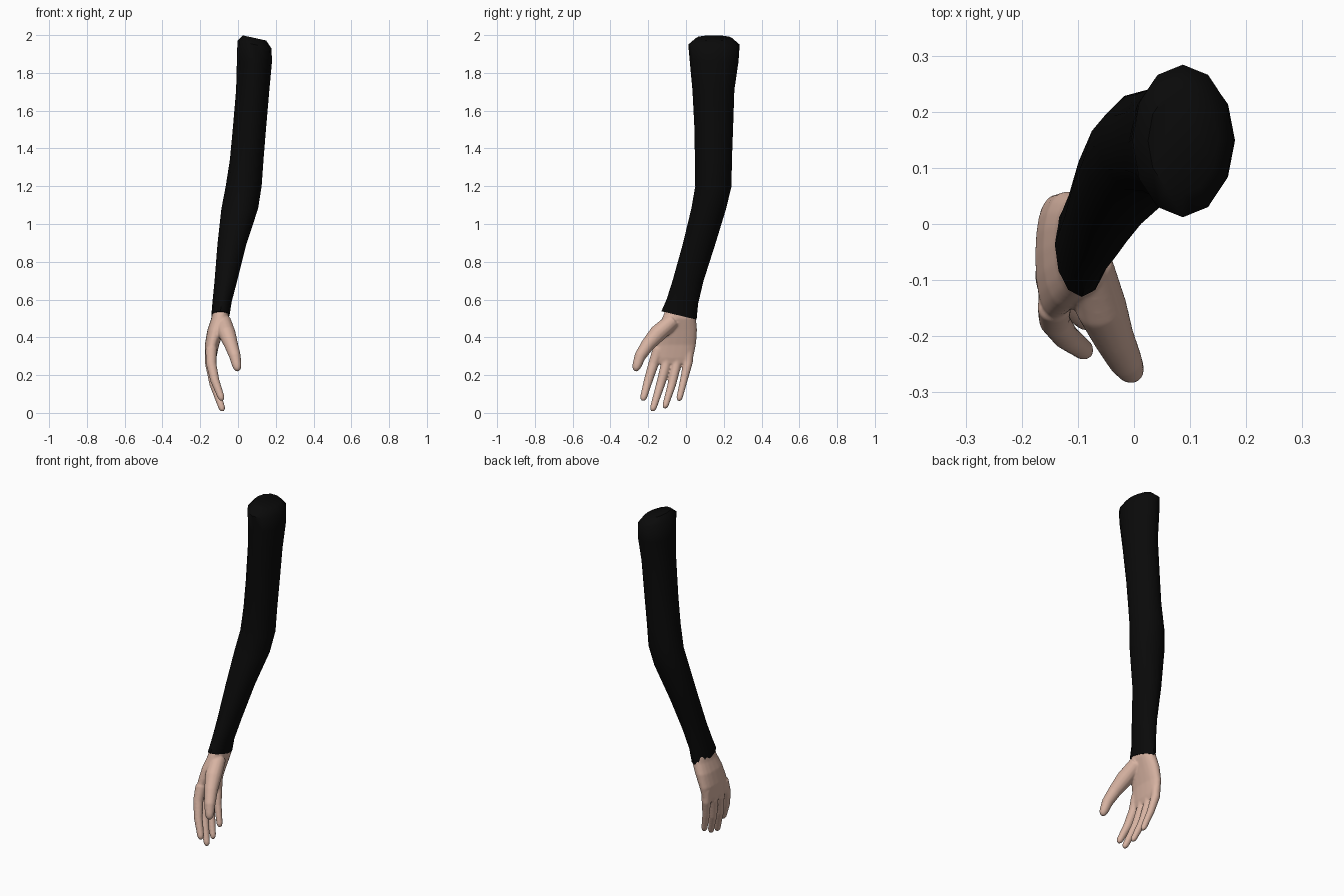
import bpy, bmesh, math
from mathutils import Vector

if "Cube" in bpy.data.objects:
    bpy.data.objects.remove(bpy.data.objects["Cube"])


def material(name, rgb):
    m = bpy.data.materials.new(name)
    m.diffuse_color = (*rgb, 1)
    m.use_nodes = True
    m.node_tree.nodes["Principled BSDF"].inputs["Base Color"].default_value = m.diffuse_color
    return m


def loft(bm, rings):
    """Skin a list of closed point rings and cap both ends."""
    loops = [[bm.verts.new(p) for p in ring] for ring in rings]
    n = len(loops[0])
    for a, b in zip(loops, loops[1:]):
        for i in range(n):
            j = (i + 1) % n
            bm.faces.new((a[i], a[j], b[j], b[i]))
    bm.faces.new(loops[0])
    bm.faces.new(loops[-1])


def oval(z, xc, yc, rx, ry, sides=12, tilt_x=0.0, tilt_y=0.0, power=1.0):
    """Near-horizontal oval ring; power below 1 makes it boxier."""
    pts = []
    for i in range(sides):
        a = 2 * math.pi * i / sides
        c, s = math.cos(a), math.sin(a)
        dx = rx * math.copysign(abs(c) ** power, c)
        dy = ry * math.copysign(abs(s) ** power, s)
        pts.append((xc + dx, yc + dy, z + tilt_x * dx + tilt_y * dy))
    return pts


def digit(bm, path, sides=14):
    """Round tapering tube with a rounded tip along (x, y, z, radius) points."""
    pts = [(Vector(p[:3]), p[3]) for p in path]
    end, r = pts[-1]
    d = (end - pts[-2][0]).normalized()
    pts += [(end + d * r * 0.7, r * 0.8), (end + d * r * 1.2, r * 0.4)]
    rings = []
    for i, (p, rad) in enumerate(pts):
        t = (pts[min(i + 1, len(pts) - 1)][0] - pts[max(i - 1, 0)][0]).normalized()
        u = t.cross(Vector((0, 1, 0))).normalized()
        v = t.cross(u)
        rings.append([p + rad * (u * math.cos(2 * math.pi * k / sides)
                                 + v * math.sin(2 * math.pi * k / sides))
                      for k in range(sides)])
    loft(bm, rings)


def make_object(name, bm, mat):
    bmesh.ops.recalc_face_normals(bm, faces=bm.faces[:])
    me = bpy.data.meshes.new(name)
    bm.to_mesh(me)
    bm.free()
    me.materials.append(mat)
    ob = bpy.data.objects.new(name, me)
    bpy.context.collection.objects.link(ob)
    for p in me.polygons:
        p.use_smooth = True
    return ob


black = material("black fabric", (0.003, 0.003, 0.003))
skin = material("skin", (0.68, 0.45, 0.36))

# Sleeve: z, centre x, centre y, radius x, radius y
bm = bmesh.new()
rings = [oval(1.985, 0.087, 0.148, 0.062, 0.095, tilt_x=-0.22),
         oval(1.95, 0.087, 0.148, 0.090, 0.136, tilt_x=-0.22)]
rings += [oval(*r) for r in (
    (1.86, 0.087, 0.149, 0.093, 0.129),
    (1.71, 0.078, 0.145, 0.088, 0.111),
    (1.50, 0.060, 0.147, 0.088, 0.102),
    (1.34, 0.046, 0.145, 0.089, 0.098),
    (1.20, 0.030, 0.145, 0.095, 0.096),
    (1.08, 0.009, 0.120, 0.097, 0.092),
    (0.89, -0.033, 0.068, 0.076, 0.086),
    (0.70, -0.064, 0.011, 0.060, 0.082))]
rings.append(oval(0.59, -0.084, -0.019, 0.051, 0.083, tilt_y=-0.15))
rings.append(oval(0.516, -0.093, -0.037, 0.048, 0.093, tilt_y=-0.24))
loft(bm, rings)
sleeve = make_object("sleeve", bm, black)
sleeve.select_set(True)
bpy.context.view_layer.objects.active = sleeve
bpy.ops.object.shade_smooth_by_angle(angle=math.radians(50))

# Hand: wrist and palm, then digits, fused into one skin
bm = bmesh.new()
loft(bm, [oval(*r, sides=20, power=0.85) for r in (
    (0.575, -0.088, -0.025, 0.040, 0.072),
    (0.50, -0.096, -0.037, 0.046, 0.090),
    (0.44, -0.117, -0.045, 0.045, 0.104),
    (0.36, -0.138, -0.057, 0.038, 0.110),
    (0.29, -0.144, -0.070, 0.029, 0.108),
    (0.26, -0.143, -0.074, 0.018, 0.100))])
# thumb
digit(bm, [(-0.080, -0.070, 0.49, 0.042), (-0.058, -0.150, 0.42, 0.046),
           (-0.036, -0.203, 0.36, 0.037), (-0.016, -0.243, 0.30, 0.031),
           (-0.006, -0.260, 0.25, 0.025)])
# fingers: knuckle, base, middle joint, tip
for path in (
    [(-.142, -.145, .34, .031), (-.142, -.172, .26, .028), (-.122, -.200, .17, .024), (-.090, -.224, .085, .019)],
    [(-.147, -.090, .34, .030), (-.147, -.105, .26, .028), (-.127, -.135, .15, .024), (-.086, -.173, .028, .018)],
    [(-.146, -.040, .34, .029), (-.146, -.050, .26, .027), (-.126, -.075, .15, .023), (-.090, -.108, .042, .017)],
    [(-.142, .015, .34, .027), (-.142, .012, .27, .025), (-.126, -.010, .18, .021), (-.098, -.034, .082, .017)],
):
    digit(bm, path)
hand = make_object("hand", bm, skin)
rm = hand.modifiers.new("fuse", 'REMESH')
rm.mode = 'VOXEL'
rm.voxel_size = 0.005
rm.use_smooth_shade = True
sm = hand.modifiers.new("soften", 'SMOOTH')
sm.factor = 0.5
sm.iterations = 10
